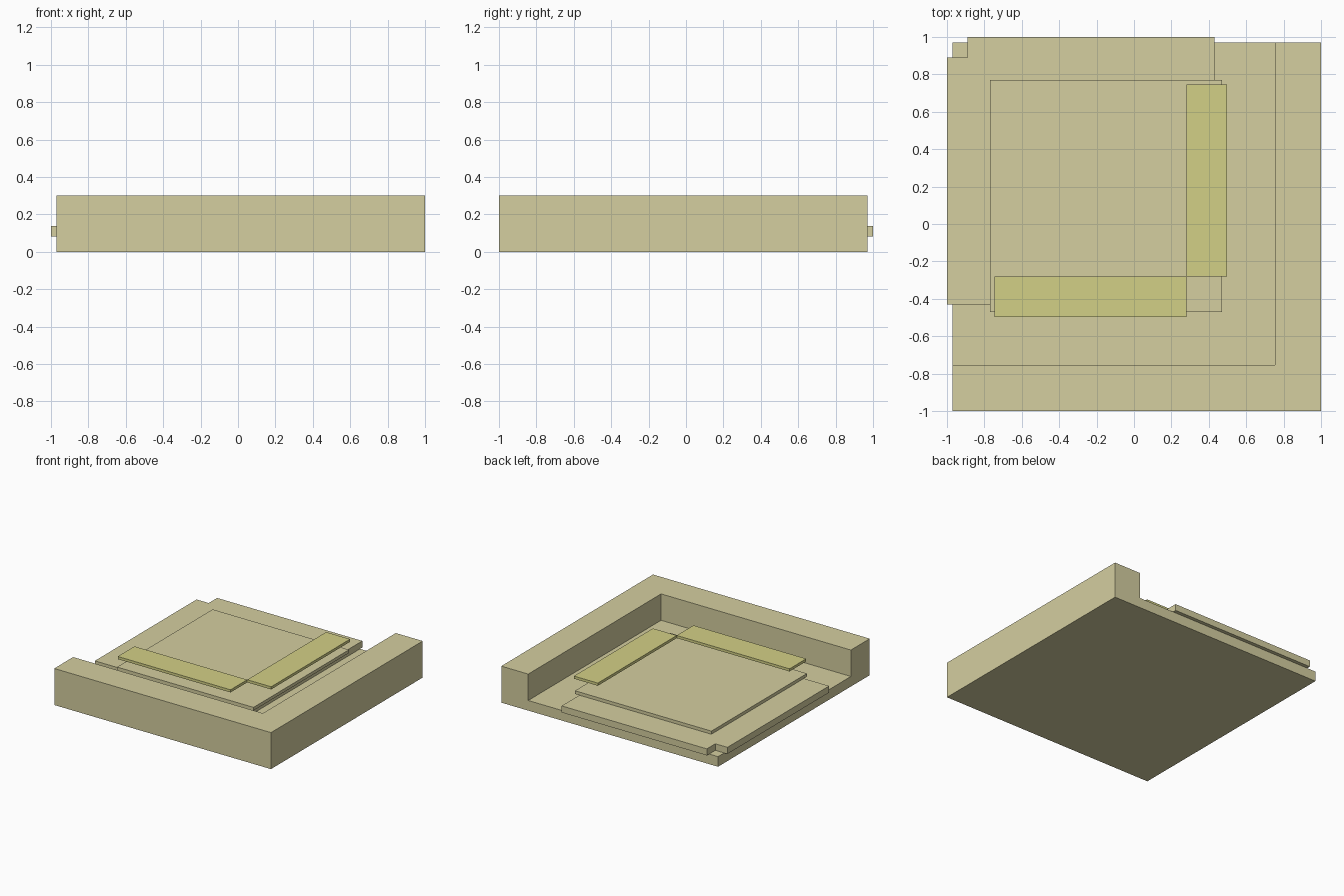
import bpy
import bmesh

if "Cube" in bpy.data.objects:
    bpy.data.objects.remove(bpy.data.objects["Cube"])


def material(name, rgb):
    mat = bpy.data.materials.new(name)
    mat.diffuse_color = (*rgb, 1)
    mat.use_nodes = True
    mat.node_tree.nodes["Principled BSDF"].inputs["Base Color"].default_value = mat.diffuse_color
    return mat


beige = material("beige", (0.66, 0.62, 0.35))
yellow = material("yellow", (0.65, 0.63, 0.24))


def prism(name, outline, z0, z1, mat):
    """Extrude a flat outline from z0 up to z1."""
    bm = bmesh.new()
    face = bm.faces.new([bm.verts.new((x, y, z0)) for x, y in outline])
    top = bmesh.ops.extrude_face_region(bm, geom=[face])["geom"]
    bmesh.ops.translate(bm, vec=(0, 0, z1 - z0),
                        verts=[v for v in top if isinstance(v, bmesh.types.BMVert)])
    bmesh.ops.recalc_face_normals(bm, faces=bm.faces)
    mesh = bpy.data.meshes.new(name)
    bm.to_mesh(mesh)
    bm.free()
    mesh.materials.append(mat)
    obj = bpy.data.objects.new(name, mesh)
    bpy.context.collection.objects.link(obj)
    return obj


def rect(x0, x1, y0, y1):
    return [(x0, y0), (x1, y0), (x1, y1), (x0, y1)]


SLAB, SHEET = 0.083, 0.137

# Tray with walls on the front and right sides, open at back and left
tray = prism("corner_tray", rect(-0.97, 1, -1, 0.97), 0, 0.3, beige)
cutter = prism("tray_cutter", rect(-1.2, 0.755, -0.755, 1.2), SLAB, 0.5, beige)
cutter.hide_render = True
mod = tray.modifiers.new("recess", "BOOLEAN")
mod.operation = "DIFFERENCE"
mod.solver = "EXACT"
mod.object = cutter
bpy.context.view_layer.objects.active = tray
bpy.ops.object.modifier_apply(modifier=mod.name)
bpy.data.objects.remove(cutter)

# Lower plate with a square notch at its back left corner
prism("lower_plate", [(-1, -0.43), (0.43, -0.43), (0.43, 1), (-0.89, 1),
                      (-0.89, 0.89), (-1, 0.89)], SLAB, SHEET, beige)

# Thinner plate on top
prism("upper_plate", rect(-0.77, 0.47, -0.47, 0.77), SHEET, 0.163, beige)

# Two thin raised strips, along the front and the right
prism("front_strip", rect(-0.745, 0.28, -0.497, -0.28), 0.245, 0.267, yellow)
prism("right_strip", rect(0.28, 0.497, -0.28, 0.745), 0.245, 0.267, yellow)
